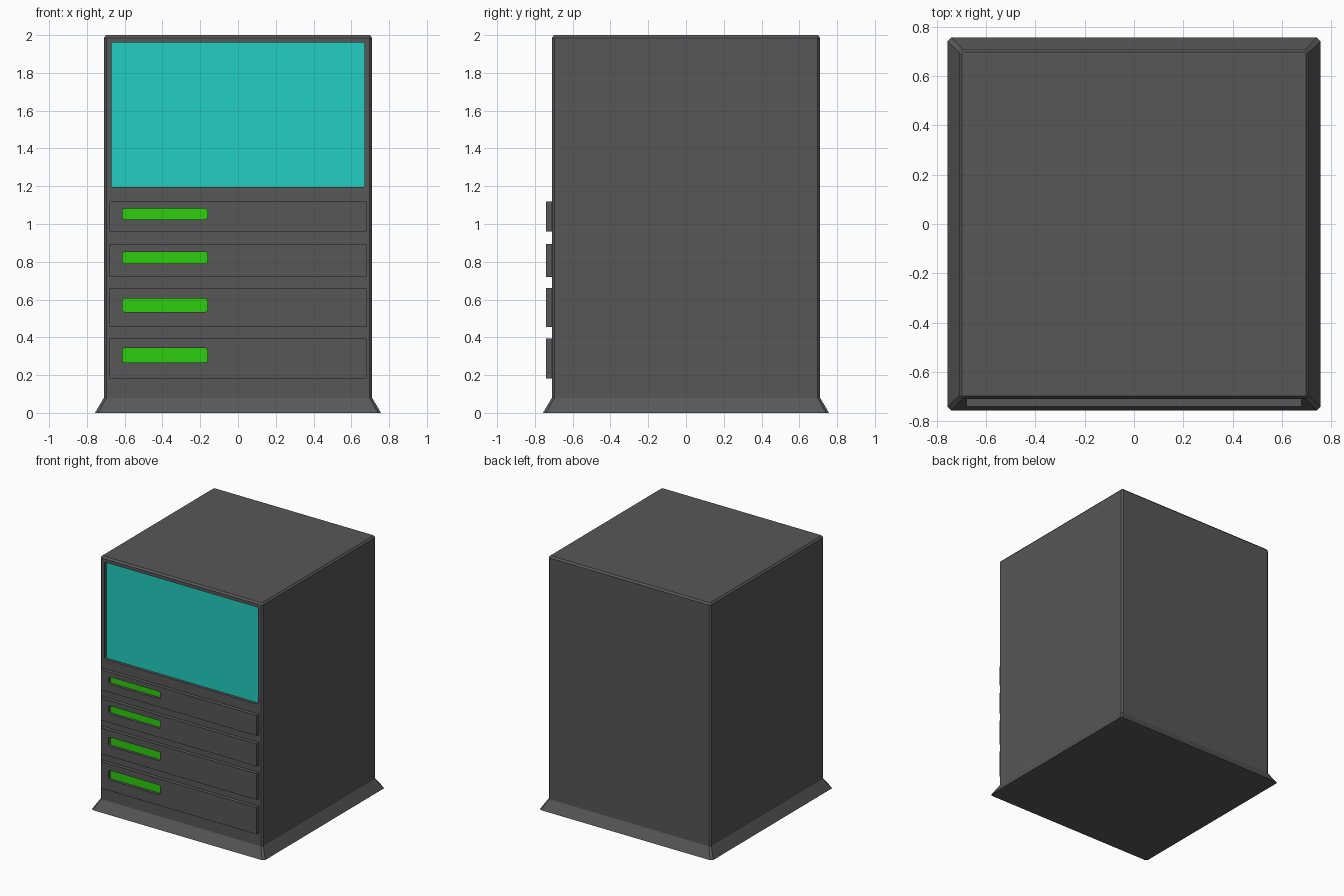
import bpy, bmesh

if "Cube" in bpy.data.objects:
    bpy.data.objects.remove(bpy.data.objects["Cube"])


def material(name, rgb):
    m = bpy.data.materials.new(name)
    m.diffuse_color = (*rgb, 1)
    m.use_nodes = True
    m.node_tree.nodes["Principled BSDF"].inputs["Base Color"].default_value = m.diffuse_color
    return m


GREY = material("charcoal grey", (0.095, 0.095, 0.095))
TEAL = material("screen teal", (0.016, 0.62, 0.54))
GREEN = material("slot green", (0.026, 0.62, 0.004))


def add_object(name, bm, mat):
    bmesh.ops.recalc_face_normals(bm, faces=bm.faces)
    me = bpy.data.meshes.new(name)
    bm.to_mesh(me)
    bm.free()
    me.materials.append(mat)
    ob = bpy.data.objects.new(name, me)
    bpy.context.collection.objects.link(ob)
    return ob


def box(name, x, y, z, mat, radius=0.0):
    """Box from (min, max) ranges; radius rounds the corners seen from the front."""
    bm = bmesh.new()
    bmesh.ops.create_cube(bm, size=1)
    for v in bm.verts:
        v.co = [r[0] if c < 0 else r[1] for c, r in zip(v.co, (x, y, z))]
    if radius:
        edges = [e for e in bm.edges if abs(e.verts[0].co.y - e.verts[1].co.y) > 1e-5]
        bmesh.ops.bevel(bm, geom=edges, offset=radius, segments=3, profile=0.5,
                        affect='EDGES')
    return add_object(name, bm, mat)


def recess(target, name, x, z, front, depth, mat, radius):
    """Cut a rounded pocket into the front and line its floor with a thin plate."""
    cutter = box(name + "_cutter", x, (front - 0.02, front + depth), z, GREY, radius)
    mod = target.modifiers.new("pocket", 'BOOLEAN')
    mod.object = cutter
    mod.operation = 'DIFFERENCE'
    mod.solver = 'EXACT'
    bpy.context.view_layer.objects.active = target
    bpy.ops.object.modifier_apply(modifier=mod.name)
    bpy.data.objects.remove(cutter)
    box(name, x, (front + depth - 0.004, front + depth + 0.002), z, mat, radius)


# Cabinet: chamfered square rings, flared at the foot and bevelled at the top
bm = bmesh.new()
rings = []
for z, r, c in ((0, 0.757, 0.016), (0.08, 0.71, 0.013), (1.986, 0.71, 0.013), (2.0, 0.698, 0.006)):
    a = r - c
    pts = ((a, -r), (r, -a), (r, a), (a, r), (-a, r), (-r, a), (-r, -a), (-a, -r))
    rings.append([bm.verts.new((px, py, z)) for px, py in pts])
for lo, hi in zip(rings, rings[1:]):
    for i in range(8):
        j = (i + 1) % 8
        bm.faces.new((lo[i], lo[j], hi[j], hi[i]))
bm.faces.new(rings[0])
bm.faces.new(rings[-1])
cabinet = add_object("cabinet", bm, GREY)

# Recessed screen
recess(cabinet, "screen", (-0.67, 0.67), (1.195, 1.96), -0.71, 0.026, TEAL, 0.01)

# Drawers with recessed slots, growing taller toward the bottom
drawers = (((0.96, 1.12), (1.025, 1.082)),
           ((0.72, 0.895), (0.79, 0.853)),
           ((0.455, 0.66), (0.535, 0.605)),
           ((0.182, 0.393), (0.268, 0.343)))
for n, (z, slot) in enumerate(drawers, 1):
    drawer = box(f"drawer_{n}", (-0.68, 0.68), (-0.74, -0.705), z, GREY)
    recess(drawer, f"drawer_slot_{n}", (-0.612, -0.162), slot, -0.74, 0.026, GREEN, 0.012)
